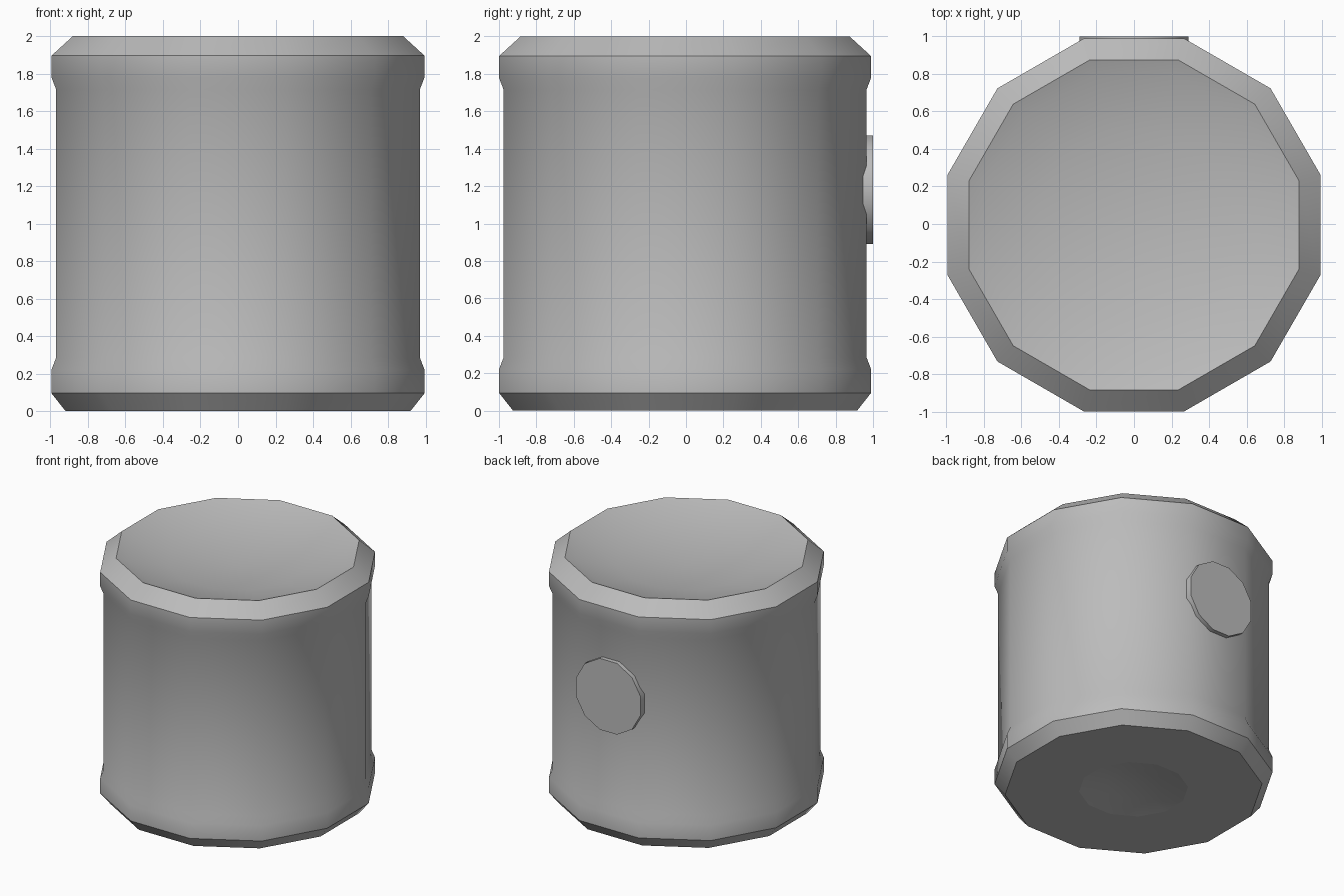
import bpy, bmesh, math

cube = bpy.data.objects.get("Cube")
if cube:
    bpy.data.objects.remove(cube, do_unlink=True)

SIDES = 12
CORNER = 1 / math.cos(math.pi / SIDES)   # flat-side radius to corner radius

grey = bpy.data.materials.new("mid grey")
grey.use_nodes = True
grey.diffuse_color = (0.5, 0.5, 0.5, 1)
bsdf = next(n for n in grey.node_tree.nodes if n.type == 'BSDF_PRINCIPLED')
bsdf.inputs["Base Color"].default_value = (0.5, 0.5, 0.5, 1)


def lathe(name, profile):
    """Twelve-sided solid turned about z; the profile starts and ends on the axis."""
    bm = bmesh.new()
    rings = []
    for r, z in profile:
        if r == 0:
            rings.append([bm.verts.new((0, 0, z))] * SIDES)
            continue
        ring = []
        for i in range(SIDES):
            a = (i + 0.5) * math.tau / SIDES
            ring.append(bm.verts.new((r * CORNER * math.cos(a), r * CORNER * math.sin(a), z)))
        rings.append(ring)
    for low, high in zip(rings, rings[1:]):
        for i in range(SIDES):
            j = (i + 1) % SIDES
            corners = dict.fromkeys((low[i], low[j], high[j], high[i]))
            bm.faces.new(list(corners))
    bmesh.ops.recalc_face_normals(bm, faces=bm.faces)
    mesh = bpy.data.meshes.new(name)
    bm.to_mesh(mesh)
    bm.free()
    mesh.materials.append(grey)
    obj = bpy.data.objects.new(name, mesh)
    bpy.context.collection.objects.link(obj)
    return obj


def smooth(obj):
    bpy.ops.object.select_all(action='DESELECT')
    obj.select_set(True)
    bpy.context.view_layer.objects.active = obj
    bpy.ops.object.shade_smooth_by_angle(angle=math.radians(34))


# Barrel: dented base, raised bands at both ends, bevelled rim and dished top
DENT = 0.39
body = lathe("barrel_body", [
    (0, 0.05), (0.2, 0.035), (DENT, 0), (0.92, 0),
    (0.995, 0.095), (0.995, 0.22), (0.97, 0.285),
    (0.97, 1.715), (0.995, 1.78), (0.995, 1.895), (0.88, 2),
    (0.8, 1.97), (0.5, 1.9), (0, 1.86)])
body.location.y = -0.005
smooth(body)

# Keep the flat base crisp around the dent
verts = body.data.vertices
for e in body.data.edges:
    if all(verts[v].co.z < 0.001 and verts[v].co.xy.length < 0.5 for v in e.vertices):
        e.use_edge_sharp = True

# Round plug on the back
plug = lathe("back_plug", [(0, 0), (0.29, 0), (0.29, 0.06), (0, 0.06)])
plug.rotation_euler.x = -math.pi / 2
plug.location = (0, 0.94, 1.18)
smooth(plug)
